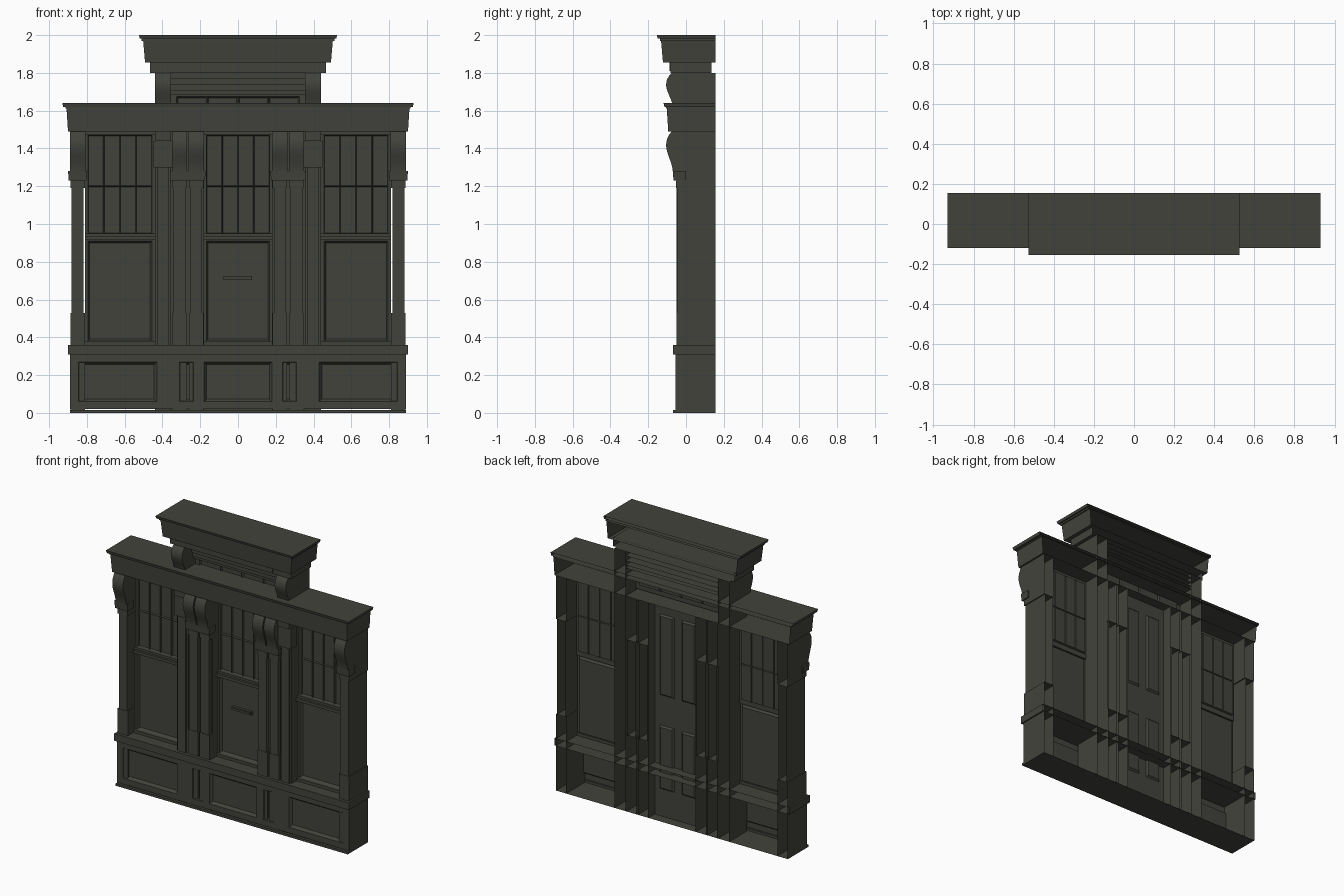
import bpy
import bmesh

if "Cube" in bpy.data.objects:
    bpy.data.objects.remove(bpy.data.objects["Cube"])

COLOUR = (0.055, 0.055, 0.046, 1)
paint = bpy.data.materials.new("dark_olive_grey")
paint.use_nodes = True
paint.diffuse_color = COLOUR
paint.node_tree.nodes["Principled BSDF"].inputs["Base Color"].default_value = COLOUR

BACK = 0.155
SILL_TOP = 0.36
LINTEL = 1.49


def finish(name, bm, smooth=False):
    bm.normal_update()
    mesh = bpy.data.meshes.new(name)
    bm.to_mesh(mesh)
    bm.free()
    mesh.materials.append(paint)
    obj = bpy.data.objects.new(name, mesh)
    bpy.context.scene.collection.objects.link(obj)
    if smooth:
        bpy.ops.object.select_all(action='DESELECT')
        obj.select_set(True)
        bpy.context.view_layer.objects.active = obj
        bpy.ops.object.shade_smooth_by_angle(angle=0.6)
    return obj


def box(name, x0, x1, y0, y1, z0, z1, open_sides=("back",), flare=0):
    """Box; chosen sides left open, top flared outwards if asked."""
    bm = bmesh.new()
    low = [bm.verts.new((x, y, z0)) for x, y in
           ((x0, y0), (x1, y0), (x1, y1), (x0, y1))]
    high = [bm.verts.new((x, y, z1)) for x, y in
            ((x0 - flare, y0 - flare), (x1 + flare, y0 - flare),
             (x1 + flare, y1), (x0 - flare, y1))]
    sides = {"bottom": low[::-1], "top": high}
    for i, side in enumerate(("front", "right", "back", "left")):
        j = (i + 1) % 4
        sides[side] = (low[i], low[j], high[j], high[i])
    for side, verts in sides.items():
        if side not in open_sides:
            bm.faces.new(verts)
    return finish(name, bm)


def panelled_wall(name, xs, zs, y, is_panel, rim=0.012, depth=0.015):
    """Flat front wall on a grid, with chosen cells sunk as panels."""
    bm = bmesh.new()
    grid = [[bm.verts.new((x, y, z)) for x in xs] for z in zs]
    panels = []
    for r in range(len(zs) - 1):
        for c in range(len(xs) - 1):
            face = bm.faces.new((grid[r][c], grid[r][c + 1],
                                 grid[r + 1][c + 1], grid[r + 1][c]))
            if is_panel(c, r):
                panels.append(face)
    bm.normal_update()
    bmesh.ops.inset_individual(bm, faces=panels, thickness=rim, depth=-depth)
    return finish(name, bm)


def corbel(name, x0, x1, z0, z1, y_back):
    """Scrolled bracket: a side profile extruded across its width."""
    curve = ((0, -0.07), (0.1, -0.073), (0.22, -0.08), (0.36, -0.091),
             (0.5, -0.101), (0.65, -0.106), (0.8, -0.101), (0.92, -0.089), (1, -0.075))
    points = [(y_back, z0)] + [(y, z0 + t * (z1 - z0)) for t, y in curve] + [(y_back, z1)]
    bm = bmesh.new()
    face = bm.faces.new([bm.verts.new((x0, y, z)) for y, z in points])
    moved = bmesh.ops.extrude_face_region(bm, geom=[face])["geom"]
    bmesh.ops.translate(bm, vec=(x1 - x0, 0, 0),
                        verts=[v for v in moved if isinstance(v, bmesh.types.BMVert)])
    bmesh.ops.recalc_face_normals(bm, faces=bm.faces)
    return finish(name, bm, smooth=True)


def pilaster(name, x0, x1):
    """Square shaft with slimmer middle, collar and bracket."""
    box(name + "_foot", x0, x1, -0.05, BACK, 0, 0.53, ("back", "bottom"))
    box(name + "_shaft", x0 + 0.007, x1 - 0.007, -0.047, BACK, 0.53, 1.19)
    box(name + "_neck", x0, x1, -0.052, BACK, 1.19, LINTEL)
    box(name + "_collar", x0 - 0.008, x1 + 0.008, -0.066, 0, 1.23, 1.28, (), 0.004)
    corbel(name + "_bracket", x0 - 0.002, x1 + 0.002, 1.28, LINTEL, -0.04)


def sash_window(name, x0, x1, y):
    """Upper sash of eight panes over one large sunk pane."""
    frame = 0.015
    a, b = x0 + frame, x1 - frame
    xs = [x0] + [a + (b - a) * i / 4 for i in range(5)] + [x1]
    panelled_wall(name + "_upper_sash", xs, (0.93, 0.95, 1.2, 1.47, LINTEL), y,
                  lambda c, r: 1 <= c <= 4 and 1 <= r <= 2, 0.005, 0.012)
    panelled_wall(name + "_lower_sash", (x0, a, b, x1), (SILL_TOP, 0.38, 0.91, 0.93),
                  y - 0.01, lambda c, r: c == 1 and r == 1, 0.014, 0.018)
    box(name + "_meeting_rail", x0, x1, y - 0.035, y, 0.915, 0.935, ())
    box(name + "_upper_ledge", x0, x1, y - 0.02, y, 0.935, 0.95, ())
    box(name + "_head", x0, x1, y - 0.015, y, 1.47, LINTEL, ())
    box(name + "_bottom_rail", x0, x1, y - 0.03, y, SILL_TOP, 0.38, ())


# Panelled base with foot moulding
half = [0.18, 0.235, 0.31, 0.43, 0.845, 0.89]
panelled_wall("base_panels", [-x for x in half[::-1]] + half, (0.02, 0.06, 0.27, 0.31),
              -0.055, lambda c, r: r == 1 and c in (1, 3, 5, 7, 9), 0.02, 0.02)
box("base_shell", -0.89, 0.89, -0.055, BACK, 0, 0.31, ("back", "front", "top"))
box("base_moulding", -0.89, 0.89, -0.069, -0.05, 0, 0.016, ())

# Sill band
box("sill_band", -0.9, 0.9, -0.07, BACK, 0.31, SILL_TOP)

# Pilasters, mirrored left and right
for side, s in (("left", 1), ("right", -1)):
    for part, a, b in (("outer", 0.81, 0.888), ("middle", 0.272, 0.348),
                       ("inner", 0.183, 0.26)):
        x0, x1 = sorted((s * a, s * b))
        pilaster(f"{side}_{part}_pilaster", x0, x1)

    x0, x1 = sorted((s * 0.18, s * 0.355))
    box(f"{side}_pier_back_wall", x0, x1, -0.02, BACK, 0, LINTEL)

    # Tall pier that carries the upper cornice
    x0, x1 = sorted((s * 0.355, s * 0.44))
    box(f"{side}_tall_pier", x0, x1, -0.04, BACK, 0, 1.8)
    box(f"{side}_tall_pier_face", x0 + 0.012, x1 - 0.012, -0.05, -0.035, 0.16, 1.3, ())
    box(f"{side}_tall_pier_block", x0 - 0.008, x1 + 0.008, -0.062, 0, 1.3, 1.44, ())
    box(f"{side}_tall_pier_cap", x0, x1, -0.07, 0, 1.44, LINTEL, ())
    corbel(f"{side}_upper_bracket", x0, x1, 1.62, 1.8, -0.03)

    x0, x1 = sorted((s * 0.44, s * 0.81))
    sash_window(f"{side}_window", x0, x1, 0.04)

# Centre bay, mail slot and door behind
sash_window("centre_window", -0.183, 0.183, 0.05)
box("mail_slot", -0.077, 0.073, 0.04, 0.06, 0.703, 0.725, ())
box("mail_slot_flap", -0.067, 0.063, 0.034, 0.045, 0.707, 0.721, ())
panelled_wall("door", (-0.183, -0.14, -0.03, 0.03, 0.14, 0.183),
              (0, 0.19, 0.63, 0.84, 1.4, LINTEL), 0.085,
              lambda c, r: c in (1, 3) and r in (1, 3), 0.015, 0.012)

# Main cornice
box("main_cornice", -0.9, 0.9, -0.094, BACK, LINTEL, 1.615, flare=0.008)
box("main_cornice_cap", -0.925, 0.925, -0.114, BACK, 1.62, 1.64, flare=0.005)
box("main_cornice_fillet", -0.912, 0.912, -0.106, BACK, 1.612, 1.62)

# Upper wall with transom and stepped mouldings
panelled_wall("transom", [-0.355] + [-0.325 + i * 0.1625 for i in range(5)] + [0.355],
              (1.5, 1.53, 1.675, 1.69), 0.04,
              lambda c, r: 1 <= c <= 4 and r == 1, 0.01, 0.014)
for i, z in enumerate((1.685, 1.705, 1.735, 1.77)):
    top = (1.705, 1.735, 1.77, 1.8)[i]
    box(f"frieze_step_{i + 1}", -0.355, 0.355, 0.02 - i * 0.012, BACK, z, top)

# Upper cornice
box("upper_frieze", -0.465, 0.465, -0.083, 0.135, 1.8, 1.86)
box("upper_frieze_plate", -0.325, 0.325, -0.088, -0.08, 1.81, 1.855, ())
box("upper_cornice", -0.492, 0.492, -0.122, BACK, 1.855, 1.97, flare=0.01)
box("upper_cornice_fillet", -0.51, 0.51, -0.138, BACK, 1.97, 1.982)
box("upper_cornice_cap", -0.52, 0.52, -0.15, BACK, 1.982, 2.0, flare=0.005)
